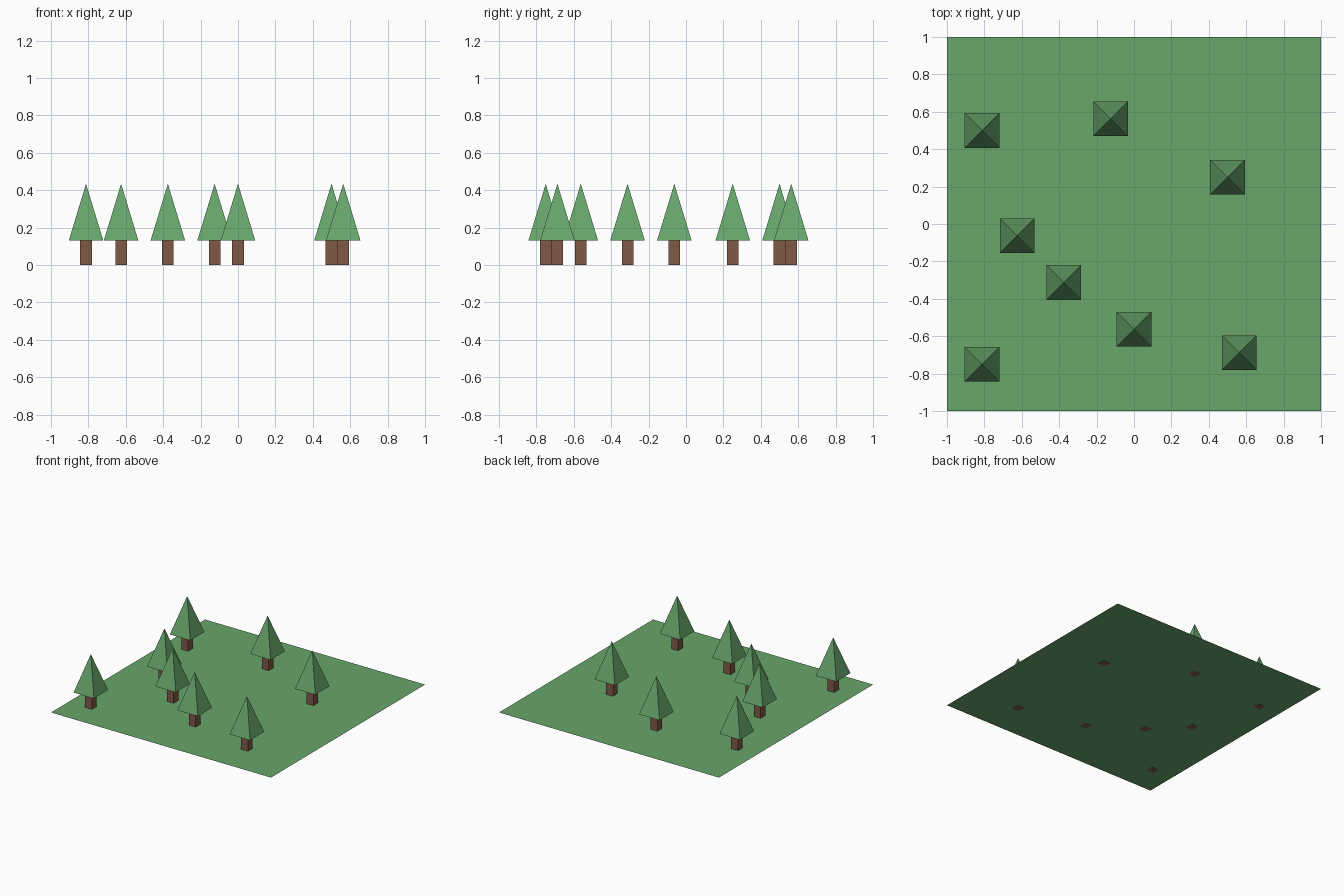
import bpy, bmesh, math
from mathutils import Matrix

if "Cube" in bpy.data.objects:
    bpy.data.objects.remove(bpy.data.objects["Cube"])


def srgb(r, g, b):
    f = lambda c: c / 12.92 if c <= 0.04045 else ((c + 0.055) / 1.055) ** 2.4
    return (f(r / 255), f(g / 255), f(b / 255), 1)


def material(name, colour):
    m = bpy.data.materials.new(name)
    m.diffuse_color = colour
    m.use_nodes = True
    m.node_tree.nodes["Principled BSDF"].inputs["Base Color"].default_value = m.diffuse_color
    return m


GREEN = material("leaf green", srgb(104, 166, 107))
BROWN = material("bark brown", srgb(128, 90, 70))


def finish(name, bm, mat, loc=(0, 0, 0)):
    me = bpy.data.meshes.new(name)
    bm.to_mesh(me)
    bm.free()
    me.materials.append(mat)
    ob = bpy.data.objects.new(name, me)
    ob.location = loc
    bpy.context.collection.objects.link(ob)


def prism(name, mat, x, y, z0, z1, bottom, top):
    """Square prism or pyramid with half widths at bottom and top."""
    bm = bmesh.new()
    bmesh.ops.create_cone(bm, cap_ends=True, segments=4, radius1=bottom * math.sqrt(2),
                          radius2=top * math.sqrt(2), depth=z1 - z0,
                          matrix=Matrix.Rotation(math.pi / 4, 4, 'Z'))
    bmesh.ops.remove_doubles(bm, verts=bm.verts, dist=1e-5)
    # align the sides with the axes
    v = min(bm.verts, key=lambda p: p.co.z).co
    if abs(abs(v.x) - abs(v.y)) > 1e-4:
        bmesh.ops.rotate(bm, verts=bm.verts, matrix=Matrix.Rotation(math.pi / 4, 3, 'Z'))
    finish(name, bm, mat, (x, y, (z0 + z1) / 2))


# flat ground sheet, a hair above the trunk bottoms
bm = bmesh.new()
bmesh.ops.create_grid(bm, x_segments=1, y_segments=1, size=1)
finish("ground", bm, GREEN, (0, 0, 0.001))

# trees: square trunk with a pyramid crown
TREES = [(-0.8125, 0.5), (-0.8125, -0.75), (-0.625, -0.0625), (-0.375, -0.3125),
         (-0.125, 0.5625), (0, -0.5625), (0.5, 0.25), (0.5625, -0.6875)]
for x, y in TREES:
    prism("trunk", BROWN, x, y, 0, 0.13, 0.031, 0.031)
    prism("crown", GREEN, x, y, 0.13, 0.434, 0.0925, 0)
